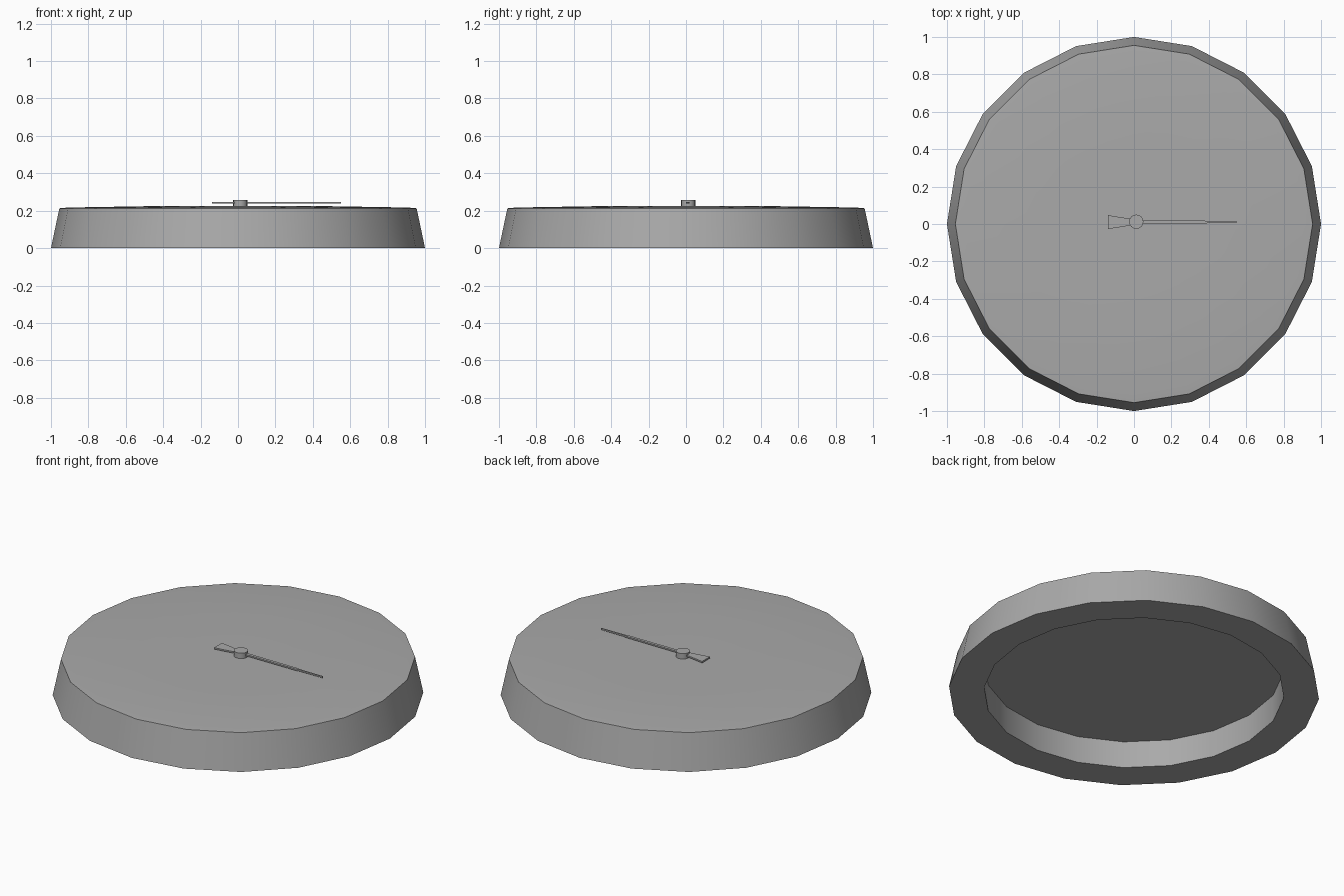
import bpy, bmesh, math

cube = bpy.data.objects.get("Cube")
if cube:
    bpy.data.objects.remove(cube, do_unlink=True)

grey = bpy.data.materials.new("plain grey")
grey.use_nodes = True
colour = (0.4, 0.4, 0.4, 1)
grey.diffuse_color = colour
grey.node_tree.nodes["Principled BSDF"].inputs["Base Color"].default_value = colour


def finish(name, bm, smooth=True):
    """Turn a bmesh into a named, coloured object."""
    bmesh.ops.recalc_face_normals(bm, faces=bm.faces)
    mesh = bpy.data.meshes.new(name)
    bm.to_mesh(mesh)
    bm.free()
    mesh.materials.append(grey)
    obj = bpy.data.objects.new(name, mesh)
    bpy.context.collection.objects.link(obj)
    if smooth:
        bpy.ops.object.select_all(action="DESELECT")
        obj.select_set(True)
        bpy.context.view_layer.objects.active = obj
        bpy.ops.object.shade_smooth_by_angle(angle=math.radians(30))
    return obj


def lathe(name, profile, sides, centre=(0, 0)):
    """Spin (radius, height) pairs round z and cap both ends."""
    bm = bmesh.new()
    rings = []
    for r, z in profile:
        rings.append([bm.verts.new((centre[0] + r * math.cos(math.tau * i / sides),
                                    centre[1] + r * math.sin(math.tau * i / sides), z))
                      for i in range(sides)])
    for a, b in zip(rings, rings[1:]):
        for i in range(sides):
            j = (i + 1) % sides
            bm.faces.new((a[i], a[j], b[j], b[i]))
    bm.faces.new(rings[0])
    bm.faces.new(rings[-1])
    return finish(name, bm)


def plate(name, outline, z0, z1):
    """Extrude a flat outline between two heights."""
    bm = bmesh.new()
    face = bm.faces.new([bm.verts.new((x, y, z0)) for x, y in outline])
    lifted = bmesh.ops.extrude_face_region(bm, geom=[face])["geom"]
    for v in lifted:
        if isinstance(v, bmesh.types.BMVert):
            v.co.z = z1
    return finish(name, bm, smooth=False)


# Tapered case with a recessed underside and a slightly domed dial
lathe("case", [(0.81, 0.16), (0.81, 0), (1, 0), (0.955, 0.213),
               (0.91, 0.217), (0.5, 0.224), (0.25, 0.225)], 20)

# Thin pointer: half-widths along its length, mirrored about its axis
axis_y = 0.01
half = [(-0.139, 0.037), (-0.02, 0.018), (0.04, 0.009),
        (0.374, 0.008), (0.406, 0.004), (0.551, 0.003)]
outline = [(x, axis_y - w) for x, w in half] + [(x, axis_y + w) for x, w in reversed(half)]
plate("pointer", outline, 0.238, 0.247)

# Pivot pin holding the pointer
lathe("pivot", [(0.038, 0.22), (0.038, 0.257)], 16, (0.012, 0.012))
